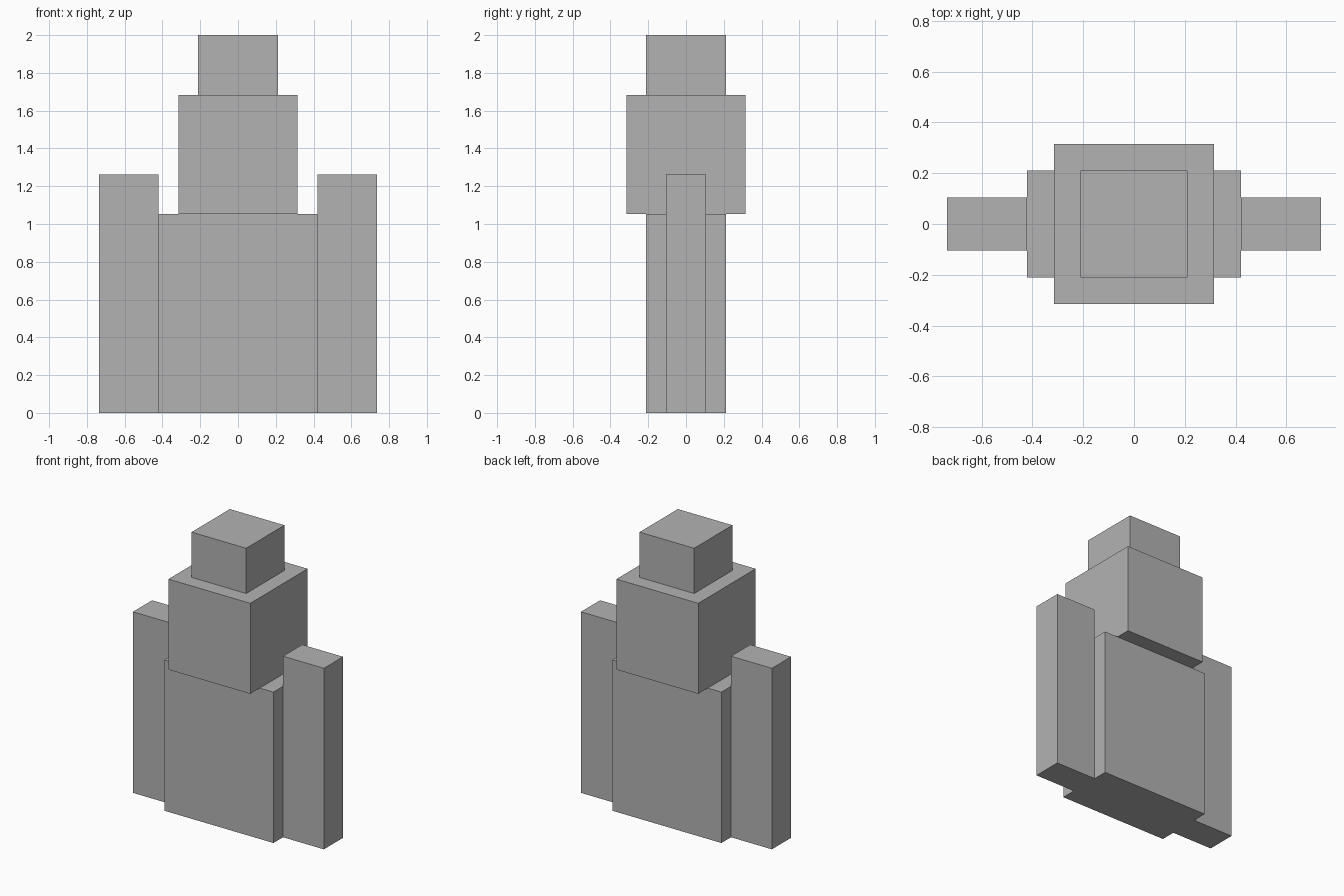
import bpy

if "Cube" in bpy.data.objects:
    bpy.data.objects.remove(bpy.data.objects["Cube"])

U = 2 / 19  # the model is laid out on a grid 19 cells tall

grey = bpy.data.materials.new("plain grey")
grey.diffuse_color = (0.45, 0.45, 0.45, 1)
grey.use_nodes = True
grey.node_tree.nodes["Principled BSDF"].inputs["Base Color"].default_value = grey.diffuse_color


def block(name, x, z, width, depth, height):
    """Box centred on y = 0 with its bottom at z, sizes in grid cells."""
    bpy.ops.mesh.primitive_cube_add(size=1, location=(x * U, 0, (z + height / 2) * U))
    ob = bpy.context.object
    ob.name = name
    ob.scale = (width * U, depth * U, height * U)
    bpy.ops.object.transform_apply(location=False, rotation=False, scale=True)
    ob.data.materials.append(grey)
    return ob


# Central stack
block("body", 0, 0, 8, 4, 10)
block("head", 0, 10, 6, 6, 6)
block("top_block", 0, 16, 4, 4, 3)

# Side slabs
for side, name in ((-1, "left_arm"), (1, "right_arm")):
    block(name, side * 5.5, 0, 3, 2, 12)
